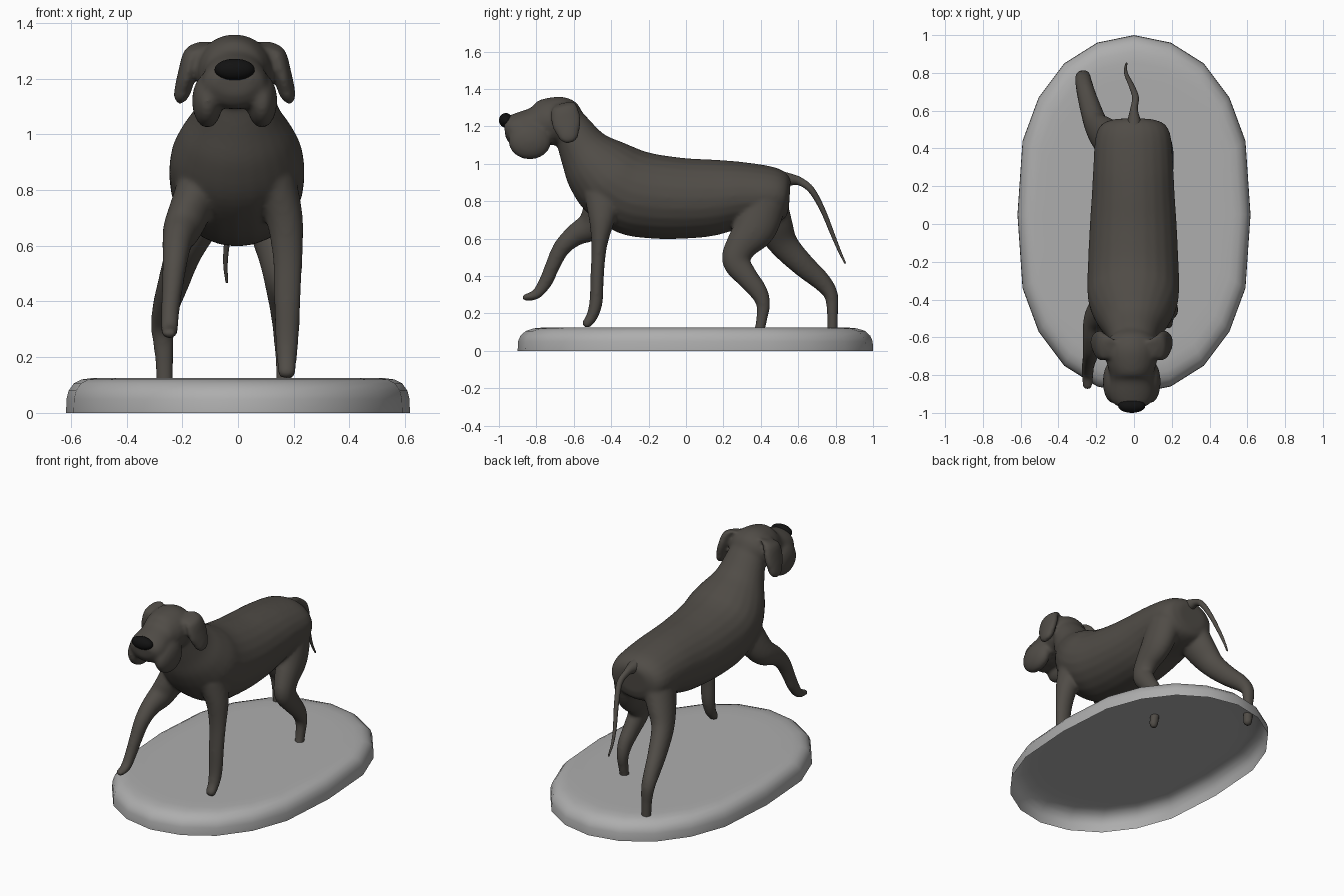
import bpy, bmesh, math
from mathutils import Vector, Matrix


def material(name, rgb):
    m = bpy.data.materials.new(name)
    m.diffuse_color = (*rgb, 1)
    return m


COAT = material("dark brown coat", (0.08, 0.072, 0.062))
BLACK = material("black nose", (0.006, 0.006, 0.006))
GREY = material("grey base", (0.42, 0.42, 0.42))


def finish(bm, name, mat):
    bmesh.ops.recalc_face_normals(bm, faces=bm.faces)
    for f in bm.faces:
        f.smooth = True
    me = bpy.data.meshes.new(name)
    bm.to_mesh(me)
    bm.free()
    me.materials.append(mat)
    ob = bpy.data.objects.new(name, me)
    bpy.context.collection.objects.link(ob)
    return ob


def spline(pts, n=5):
    """Catmull-Rom through tuples of any length."""
    p = [Vector(q) for q in pts]
    p = [p[0] * 2 - p[1]] + p + [p[-1] * 2 - p[-2]]
    out = []
    for i in range(1, len(p) - 2):
        a, b, c, d = p[i - 1:i + 3]
        for k in range(n):
            t = k / n
            out.append(0.5 * (2 * b + (c - a) * t + (2 * a - 5 * b + 4 * c - d) * t * t
                              + (3 * b - a - 3 * c + d) * t ** 3))
    return out + [p[-2]]


def loft(bm, rings, sides=24):
    """Rings are (centre, half height vector, half width along x)."""
    loops = []
    for c, v, rx in rings:
        loops.append([bm.verts.new(c + Vector((rx * math.cos(a), 0, 0)) + v * math.sin(a))
                      for a in (2 * math.pi * k / sides for k in range(sides))])
    for A, B in zip(loops, loops[1:]):
        for k in range(sides):
            j = (k + 1) % sides
            bm.faces.new((A[k], A[j], B[j], B[k]))
    bm.faces.new(loops[0][::-1])
    bm.faces.new(loops[-1])


def limb(bm, pts):
    """Tube along (x, y, z, half width in x, half depth), rounded at the tip."""
    s = spline(pts)
    P = [Vector(q[:3]) for q in s]
    rings = []
    for i, q in enumerate(s):
        t = (P[min(i + 1, len(P) - 1)] - P[max(i - 1, 0)]).normalized()
        v = t.cross(Vector((1, 0, 0))).normalized()
        rings.append((P[i], v * q[4], q[3]))
    c, v, rx = rings[-1]
    for d, k in ((0.4, 0.88), (0.7, 0.6), (0.85, 0.3)):
        rings.append((c + t * v.length * d, v * k, rx * k))
    loft(bm, rings)


def trunk(bm, pts, x):
    """Loft of (top y, top z, bottom y, bottom z, half width)."""
    rings = []
    for q in spline(pts):
        top, bot = Vector((x, q[0], q[1])), Vector((x, q[2], q[3]))
        rings.append(((top + bot) / 2, (top - bot) / 2, q[4]))
    loft(bm, rings)


def ball(bm, c, r):
    bmesh.ops.create_uvsphere(bm, u_segments=24, v_segments=16, radius=1,
                              matrix=Matrix.Translation(c) @ Matrix.Diagonal((*r, 1)))


HX = -0.012   # the head sits slightly off centre
body = bmesh.new()

# torso and neck
trunk(body, [(0.56, 0.92, 0.55, 0.76, 0.10), (0.53, 0.955, 0.53, 0.71, 0.165),
             (0.46, 0.985, 0.46, 0.68, 0.20), (0.30, 1.01, 0.30, 0.655, 0.212),
             (0.15, 1.022, 0.15, 0.615, 0.22), (0.0, 1.03, 0.0, 0.60, 0.23),
             (-0.15, 1.05, -0.18, 0.60, 0.238), (-0.23, 1.07, -0.36, 0.63, 0.243),
             (-0.28, 1.09, -0.53, 0.74, 0.238), (-0.34, 1.115, -0.62, 0.87, 0.205),
             (-0.44, 1.16, -0.66, 0.99, 0.155), (-0.53, 1.25, -0.69, 1.10, 0.125),
             (-0.58, 1.30, -0.71, 1.17, 0.11)], -0.004)

# skull and muzzle
trunk(body, [(-0.55, 1.27, -0.58, 1.16, 0.07), (-0.59, 1.33, -0.62, 1.12, 0.12),
             (-0.66, 1.358, -0.68, 1.10, 0.138), (-0.74, 1.352, -0.75, 1.10, 0.13),
             (-0.795, 1.335, -0.80, 1.09, 0.115), (-0.83, 1.30, -0.84, 1.09, 0.115),
             (-0.90, 1.275, -0.89, 1.09, 0.12), (-0.95, 1.255, -0.935, 1.10, 0.105),
             (-0.975, 1.23, -0.965, 1.14, 0.065)], HX)

# jowls and ears
for s in (-1, 1):
    ball(body, (HX + s * 0.098, -0.835, 1.12), (0.055, 0.115, 0.097))
    limb(body, [(HX + s * 0.10, -0.655, 1.325, 0.035, 0.05),
                (HX + s * 0.145, -0.65, 1.30, 0.036, 0.07),
                (HX + s * 0.17, -0.64, 1.22, 0.034, 0.08),
                (HX + s * 0.185, -0.63, 1.16, 0.032, 0.06)])

# planted front leg
limb(body, [(0.12, -0.44, 0.84, 0.09, 0.11), (0.165, -0.45, 0.70, 0.068, 0.07),
            (0.178, -0.464, 0.56, 0.054, 0.042), (0.177, -0.475, 0.40, 0.048, 0.036),
            (0.176, -0.48, 0.27, 0.043, 0.036), (0.175, -0.50, 0.19, 0.036, 0.032),
            (0.175, -0.53, 0.145, 0.034, 0.026)])
# raised front leg
limb(body, [(-0.13, -0.42, 0.82, 0.09, 0.11), (-0.19, -0.495, 0.68, 0.075, 0.085),
            (-0.215, -0.59, 0.62, 0.056, 0.06), (-0.225, -0.665, 0.55, 0.046, 0.047),
            (-0.235, -0.715, 0.45, 0.038, 0.04), (-0.243, -0.75, 0.37, 0.034, 0.037),
            (-0.246, -0.80, 0.303, 0.032, 0.028), (-0.246, -0.862, 0.285, 0.026, 0.018)])
# bent hind leg
limb(body, [(0.10, 0.42, 0.80, 0.10, 0.12), (0.125, 0.37, 0.66, 0.085, 0.115),
            (0.14, 0.295, 0.56, 0.068, 0.085), (0.15, 0.268, 0.48, 0.058, 0.075),
            (0.16, 0.325, 0.395, 0.05, 0.06), (0.165, 0.385, 0.32, 0.043, 0.05),
            (0.165, 0.413, 0.25, 0.036, 0.038), (0.165, 0.405, 0.17, 0.03, 0.03),
            (0.165, 0.385, 0.07, 0.028, 0.028)])
# stretched hind leg
limb(body, [(-0.10, 0.42, 0.80, 0.10, 0.12), (-0.155, 0.475, 0.66, 0.085, 0.10),
            (-0.20, 0.53, 0.56, 0.066, 0.077), (-0.235, 0.63, 0.455, 0.056, 0.063),
            (-0.26, 0.72, 0.375, 0.048, 0.052), (-0.27, 0.775, 0.30, 0.042, 0.038),
            (-0.265, 0.783, 0.20, 0.034, 0.03), (-0.262, 0.783, 0.07, 0.03, 0.028)])

dog = finish(body, "dog_body", COAT)
rm = dog.modifiers.new("blend parts", 'REMESH')
rm.mode = 'VOXEL'
rm.voxel_size = 0.01
rm.use_smooth_shade = True
sm = dog.modifiers.new("soften", 'SMOOTH')
sm.factor = 0.5
sm.iterations = 10

# tail
bm = bmesh.new()
limb(bm, [(0, 0.50, 0.915, 0.05, 0.05), (0, 0.56, 0.915, 0.032, 0.032),
          (0, 0.61, 0.905, 0.02, 0.022), (0.008, 0.67, 0.86, 0.018, 0.018),
          (-0.012, 0.73, 0.755, 0.015, 0.014), (-0.038, 0.785, 0.62, 0.011, 0.011),
          (-0.045, 0.82, 0.535, 0.008, 0.008), (-0.04, 0.85, 0.47, 0.005, 0.005)])
finish(bm, "tail", COAT)

# nose
bm = bmesh.new()
ball(bm, (HX, -0.963, 1.232), (0.072, 0.037, 0.039))
finish(bm, "nose", BLACK)

# hollow oval base, open underneath
quarter = [(0, 0.95), (0.195, 0.91), (0.37, 0.80), (0.505, 0.62), (0.59, 0.39)]
outline = (quarter + [(0.617, 0)] + [(x, -y) for x, y in quarter[:0:-1]]
           + [(-x, -y) for x, y in quarter] + [(-0.617, 0)]
           + [(-x, y) for x, y in quarter[:0:-1]])
bm = bmesh.new()
prev = None
for k, z in ((1, 0), (0.998, 0.05), (0.985, 0.08), (0.955, 0.106), (0.91, 0.12),
             (0.85, 0.125), (0.75, 0.125)):
    ring = [bm.verts.new((x * k, 0.05 + y * k, z)) for x, y in outline]
    if prev:
        for i in range(len(ring)):
            j = (i + 1) % len(ring)
            bm.faces.new((prev[j], prev[i], ring[i], ring[j]))
    prev = ring
cap = bm.faces.new(prev)
base = finish(bm, "base", GREY)
